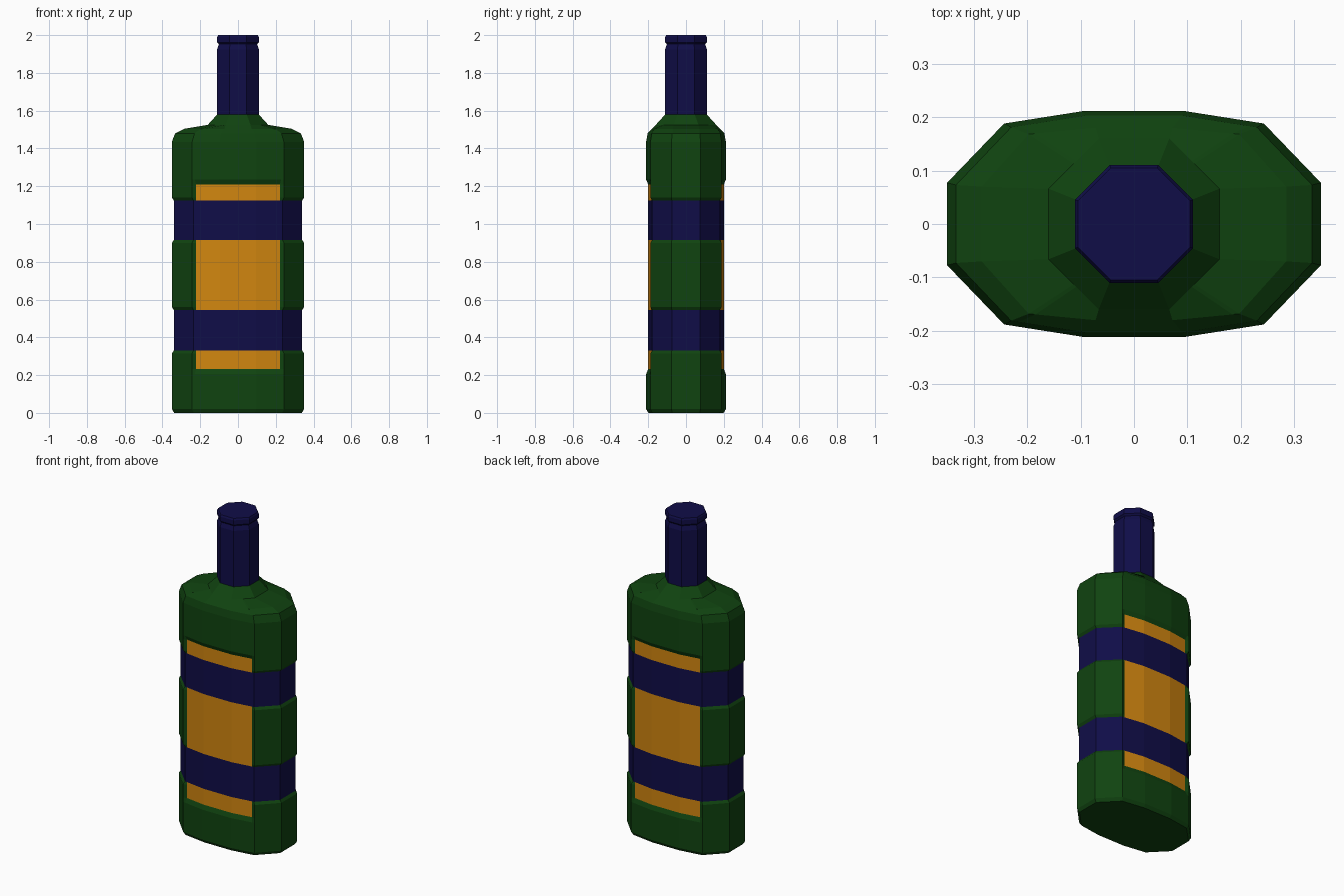
import bpy
import bmesh
from mathutils import Vector

cube = bpy.data.objects.get("Cube")
if cube:
    bpy.data.objects.remove(cube, do_unlink=True)


def material(name, rgb):
    m = bpy.data.materials.new(name)
    m.use_nodes = True
    m.diffuse_color = (*rgb, 1)
    bsdf = m.node_tree.nodes["Principled BSDF"]
    bsdf.inputs["Base Color"].default_value = (*rgb, 1)
    bsdf.inputs["Roughness"].default_value = 0.6
    return m


GREEN = material("bottle green", (0.005, 0.056, 0.005))
NAVY = material("navy blue", (0.005, 0.004, 0.064))
AMBER = material("label amber", (0.64, 0.24, 0.005))


def full_ring(quarter):
    """Mirror quarter outline points (side to front) into a closed outline."""
    q = [Vector(p) for p in quarter]
    half = q + [Vector((-p.x, p.y)) for p in reversed(q)]
    return half + [Vector((p.x, -p.y)) for p in reversed(half)]


def loft(name, rings, mats, rule=None):
    """Skin a stack of (z, quarter outline) rings and cap both ends."""
    bm = bmesh.new()
    rows = [[bm.verts.new((p.x, p.y, z)) for p in full_ring(q)] for z, q in rings]
    n = len(rows[0])
    for low, high in zip(rows, rows[1:]):
        for i in range(n):
            j = (i + 1) % n
            f = bm.faces.new((low[i], low[j], high[j], high[i]))
            if rule:
                f.material_index = rule(f.calc_center_median(), i)
    bm.faces.new(list(reversed(rows[0])))
    bm.faces.new(rows[-1])
    bmesh.ops.recalc_face_normals(bm, faces=bm.faces)
    mesh = bpy.data.meshes.new(name)
    bm.to_mesh(mesh)
    bm.free()
    for m in mats:
        mesh.materials.append(m)
    obj = bpy.data.objects.new(name, mesh)
    bpy.context.collection.objects.link(obj)
    return obj


def outline(side, corner, front):
    """Quarter outline with an extra point where the label edge falls."""
    edge = Vector(corner).lerp(Vector(front), 0.1)
    return [side, corner, tuple(edge), front]


# Body cross-sections
outer = outline((0.35, 0.077), (0.243, 0.188), (0.097, 0.211))
inner = outline((0.34, 0.075), (0.236, 0.179), (0.095, 0.2))
foot = outline((0.338, 0.072), (0.234, 0.178), (0.092, 0.199))
panel = outer[:2] + inner[2:]      # full-width sides, sunken label

# Bottle body, from the foot to the base of the neck
body_rings = [
    (0, foot), (0.02, outer), (0.205, outer),
    (0.232, panel), (0.315, panel), (0.33, inner),
    (0.545, inner), (0.56, panel), (0.9, panel), (0.915, inner),
    (1.125, inner), (1.14, panel), (1.21, panel),
    (1.235, outer), (1.435, outer),
    (1.48, outline((0.333, 0.073), (0.23, 0.181), (0.09, 0.203))),
    (1.504, outline((0.285, 0.07), (0.197, 0.168), (0.072, 0.18))),
    (1.525, outline((0.16, 0.066), (0.113, 0.113), (0.066, 0.16))),
    (1.58, outline((0.11, 0.046), (0.078, 0.078), (0.046, 0.11))),
]


def body_colour(c, i):
    if 0.33 < c.z < 0.545 or 0.915 < c.z < 1.125:
        return 1
    # label faces: the three facets between the label edges, front and back
    if 0.232 < c.z < 1.21 and i % 8 in (2, 3, 4):
        return 2
    return 0


loft("bottle_body", body_rings, [GREEN, NAVY, AMBER], body_colour)


# Wrapped neck and cap rim
def octagon(r):
    return [(r, r * 0.414), (r * 0.414, r)]


neck_profile = [(1.575, 0.11), (1.925, 0.11), (1.952, 0.101), (1.962, 0.11),
                (1.99, 0.11), (2.0, 0.105)]
loft("neck_and_cap", [(z, octagon(r)) for z, r in neck_profile], [NAVY])
